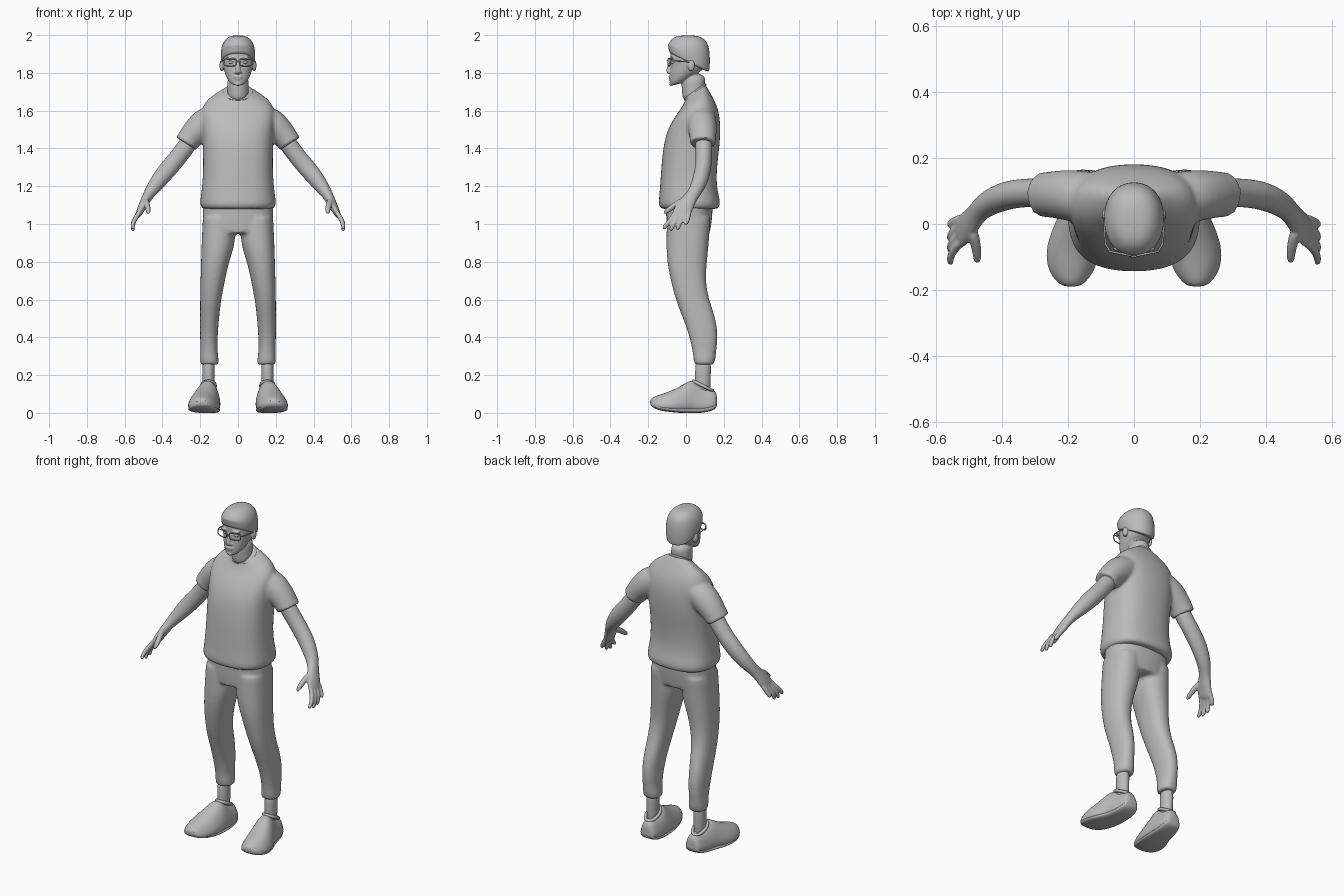
import bpy, bmesh, math
from mathutils import Vector

cube = bpy.data.objects.get("Cube")
if cube:
    bpy.data.objects.remove(cube)

GREY = (0.5, 0.5, 0.5, 1)
mat = bpy.data.materials.new("plain grey")
mat.use_nodes = True
mat.diffuse_color = GREY
mat.node_tree.nodes["Principled BSDF"].inputs["Base Color"].default_value = GREY

N = 16
GROW = 3 / (2 + math.cos(math.tau / N))   # offsets subdivision shrinkage


def outline(power):
    """Unit superellipse points."""
    for i in range(N):
        a = math.tau * i / N
        c, s = math.cos(a), math.sin(a)
        yield (math.copysign(abs(c) ** (2 / power), c) * GROW,
               math.copysign(abs(s) ** (2 / power), s) * GROW)


def level(rows, side=1, power=2.0):
    """Horizontal rings from (z, centre x, front, back, half width, tilt)."""
    rings = []
    for z, cx, front, back, half, tilt in rows:
        mid, depth = (front + back) / 2, (back - front) / 2
        rings.append([Vector((side * cx + u * half, mid + v * depth, z + tilt * v * depth))
                      for u, v in outline(power)])
    return rings


def sweep(rows, side=1, ref=(0, 1, 0)):
    """Rings across a path of (x, y, z, thickness, breadth)."""
    pts = [Vector((side * r[0], r[1], r[2])) for r in rows]
    rings = []
    for i, p in enumerate(pts):
        t = (pts[min(i + 1, len(pts) - 1)] - pts[max(i - 1, 0)]).normalized()
        v = Vector(ref)
        v = (v - t * v.dot(t)).normalized()
        u = t.cross(v)
        rings.append([p + u * a * rows[i][3] + v * b * rows[i][4] for a, b in outline(2)])
    return rings


def ball(centre, size):
    """Ellipsoid as rings stacked along z."""
    x, y, z = centre
    rings = []
    for k in range(1, 8):
        a = math.pi * k / 8
        rings.append([Vector((x + u * size[0] * math.sin(a), y + v * size[1] * math.sin(a),
                              z - size[2] * math.cos(a))) for u, v in outline(2)])
    return rings


def build(name, tubes, crease=False, voxel=0, smooth=0):
    """Skin the rings, then subdivide and optionally fuse the tubes."""
    bm = bmesh.new()
    layer = bm.edges.layers.float.new("crease_edge")
    for rings in tubes:
        loops = [[bm.verts.new(p) for p in ring] for ring in rings]
        for a, b in zip(loops, loops[1:]):
            for i in range(N):
                j = (i + 1) % N
                bm.faces.new((a[i], a[j], b[j], b[i]))
        for end in (loops[0], loops[-1]):
            cap = bm.faces.new(end)
            if crease:
                for e in cap.edges:
                    e[layer] = 0.8
    bmesh.ops.recalc_face_normals(bm, faces=bm.faces)
    for f in bm.faces:
        f.smooth = True
    me = bpy.data.meshes.new(name)
    bm.to_mesh(me)
    bm.free()
    me.materials.append(mat)
    ob = bpy.data.objects.new(name, me)
    bpy.context.collection.objects.link(ob)
    ob.modifiers.new("round", "SUBSURF").levels = 2
    if voxel:
        fuse = ob.modifiers.new("fuse", "REMESH")
        fuse.mode = "VOXEL"
        fuse.voxel_size = voxel
        fuse.use_smooth_shade = True
        soft = ob.modifiers.new("soften", "SMOOTH")
        soft.iterations = smooth
    return ob


def wire(name, pts, radius, cyclic=False):
    cu = bpy.data.curves.new(name, "CURVE")
    cu.dimensions = "3D"
    cu.bevel_depth = radius
    cu.bevel_resolution = 2
    sp = cu.splines.new("POLY")
    sp.points.add(len(pts) - 1)
    for p, co in zip(sp.points, pts):
        p.co = (*co, 1)
    sp.use_cyclic_u = cyclic
    cu.materials.append(mat)
    bpy.context.collection.objects.link(bpy.data.objects.new(name, cu))


SIDES = {"left": 1, "right": -1}

# Shirt: torso and both sleeves fused
torso = [(1.08, 0, -.13, .168, .186, 0), (1.1, 0, -.145, .18, .2, 0), (1.13, 0, -.142, .178, .198, 0),
         (1.2, 0, -.136, .16, .188, 0), (1.3, 0, -.13, .162, .182, 0), (1.42, 0, -.118, .178, .185, 0),
         (1.52, 0, -.095, .183, .19, .1), (1.6, 0, -.052, .167, .195, .2), (1.65, 0, -.02, .135, .17, .4),
         (1.685, 0, -.005, .113, .11, .6), (1.705, 0, 0, .1, .072, .7)]
sleeve = [(.1, .075, 1.57, .07, .075), (.175, .085, 1.535, .085, .08), (.235, .09, 1.48, .07, .072),
          (.262, .089, 1.445, .062, .068), (.275, .088, 1.425, .063, .069)]
build("shirt", [level(torso, power=2.5)] + [sweep(sleeve, s) for s in SIDES.values()],
      crease=True, voxel=.009, smooth=5)
collar = [(1.685, 0, -.012, .108, .082, .65), (1.7, 0, -.01, .108, .08, .68), (1.712, 0, -.003, .104, .072, .7)]
build("collar", [level(collar)])

# Trousers: hips and both legs fused
hips = [(1.12, 0, -.105, .14, .185, 0), (1.04, 0, -.105, .14, .186, 0), (.95, 0, -.1, .125, .182, 0)]
leg = [(1.04, .1, -.1, .13, .085, 0), (.9, .102, -.104, .12, .09, 0), (.8, .122, -.1, .11, .073, 0),
       (.7, .134, -.08, .102, .064, 0), (.6, .145, -.055, .12, .055, 0), (.5, .151, -.015, .158, .05, 0),
       (.4, .155, .02, .17, .046, 0), (.32, .153, .037, .158, .044, 0), (.29, .152, .038, .158, .049, 0),
       (.255, .15, .047, .145, .047, 0)]
build("trousers", [level(hips, power=2.4)] + [level(leg, s, 2.3) for s in SIDES.values()],
      crease=True, voxel=.009, smooth=5)

# Arm with palm, and a finger by knuckle, middle and tip
arm = [(.22, .09, 1.49, .05, .05), (.305, .097, 1.365, .046, .042), (.385, .09, 1.275, .049, .044),
       (.45, .06, 1.19, .037, .038), (.477, .032, 1.15, .027, .032), (.5, 0, 1.105, .024, .045),
       (.525, -.025, 1.055, .017, .05), (.533, -.03, 1.04, .012, .045)]
tips = [(-.065, -.095, -.118, .972), (-.04, -.064, -.08, .962), (-.014, -.034, -.044, .968), (.01, .002, -.004, .995)]
thumb = [(.49, -.015, 1.13, .018, .018), (.478, -.07, 1.092, .015, .015), (.475, -.1, 1.07, .013, .013),
         (.475, -.118, 1.055, .008, .008)]
ankle = [(.08, .155, .05, .13, .032, 0), (.2, .157, .048, .13, .031, 0), (.3, .155, .05, .135, .034, 0)]

# Shoe sections: (y, centre x, bottom, top, half width)
shoe = [(.165, .15, .04, .09, .028), (.152, .15, .015, .125, .046), (.1, .152, .003, .13, .053),
        (.06, .156, 0, .155, .058), (.03, .16, 0, .178, .061), (-.02, .172, 0, .145, .072),
        (-.08, .185, .005, .115, .077), (-.14, .19, .013, .096, .066), (-.178, .19, .03, .082, .04),
        (-.19, .19, .045, .068, .018)]


def shoe_rings(side, sole=False):
    rings = []
    for y, cx, low, high, half in shoe:
        if sole:
            low, high, half = low - .001, low + .028, half + .003
        mid, tall = (low + high) / 2, (high - low) / 2
        pinch = 0 if sole else .32
        rings.append([Vector((side * cx + u * half * (1 - pinch * v), y, mid + v * tall))
                      for u, v in outline(2.6)])
    return rings


for word, s in SIDES.items():
    hand = [sweep(arm, s), sweep(thumb, s, (0, 0, 1))]
    for root, mid, tip, z in tips:
        hand.append(sweep([(.518, root + .01, 1.07, .013, .013), (.537, root, 1.04, .013, .014),
                           (.557, mid, 1.005, .012, .013), (.557, tip, z + .008, .01, .011),
                           (.555, tip, z, .006, .006)], s))
    build(word + "_arm", hand, voxel=.005, smooth=3)
    build(word + "_ankle", [level(ankle, s)])
    build(word + "_shoe", [shoe_rings(s)])
    build(word + "_sole", [shoe_rings(s, True)])
    # Shoe opening rim
    rim = [(s * .156 + .036 * math.cos(a), .09 + .05 * math.sin(a), .143 - .025 * math.sin(a))
           for a in (math.tau * i / 20 for i in range(20))]
    wire(word + "_shoe_rim", rim, .009, True)

# Head: skull, neck, ears and features fused
skull = [(1.738, 0, -.078, -.02, .026, .2), (1.752, 0, -.084, .02, .045, .3), (1.78, 0, -.087, .06, .062, .25),
         (1.81, 0, -.085, .095, .073, .1), (1.85, 0, -.079, .11, .081, 0), (1.9, 0, -.083, .115, .084, 0),
         (1.95, 0, -.075, .11, .078, 0), (1.98, 0, -.045, .085, .055, 0)]
neck = [(1.66, 0, -.018, .1, .06, .4), (1.72, 0, -.02, .1, .055, .3), (1.8, 0, -.03, .105, .058, 0)]
nose = [(0, -.076, 1.868, .008, .008), (0, -.086, 1.838, .01, .01), (0, -.096, 1.808, .014, .012),
        (0, -.088, 1.797, .014, .01)]
parts = [level(skull, power=2.2), level(neck), sweep(nose), ball((0, -.086, 1.779), (.025, .007, .006)),
         ball((0, -.083, 1.768), (.02, .008, .007)), ball((0, -.079, 1.742), (.02, .01, .012))]
for s in SIDES.values():
    parts += [ball((s * .086, .028, 1.838), (.012, .019, .032)),
              ball((s * .036, -.074, 1.879), (.03, .012, .007)),
              ball((s * .014, -.085, 1.803), (.008, .009, .007))]
build("head", parts, voxel=.0045, smooth=3)
for word, s in SIDES.items():
    build(word + "_eye", [ball((s * .036, -.066, 1.856), (.015, .014, .009))])

# Hair cap with a raised front
hair = [(1.85, 0, -.08, .117, .083, -.5), (1.862, 0, -.09, .123, .088, -.47), (1.89, 0, -.092, .126, .091, -.4),
        (1.925, 0, -.096, .126, .09, -.2), (1.958, 0, -.09, .116, .08, 0), (1.985, 0, -.07, .09, .06, 0),
        (1.999, 0, -.035, .055, .03, 0)]
build("hair", [level(hair, power=2.2)])

# Glasses: two rims, a bridge and two temples
for word, s in SIDES.items():
    rim = []
    for u, v in outline(3.5):
        x = s * .042 + u * .032
        rim.append((x, -.098 + abs(x) * .2, 1.856 + v * .019))
    wire(word + "_glasses_rim", rim, .0032, True)
    wire(word + "_glasses_temple", [(s * .073, -.083, 1.863), (s * .087, -.06, 1.863), (s * .091, .025, 1.858)], .003)
wire("glasses_bridge", [(-.011, -.097, 1.861), (0, -.1, 1.863), (.011, -.097, 1.861)], .003)
